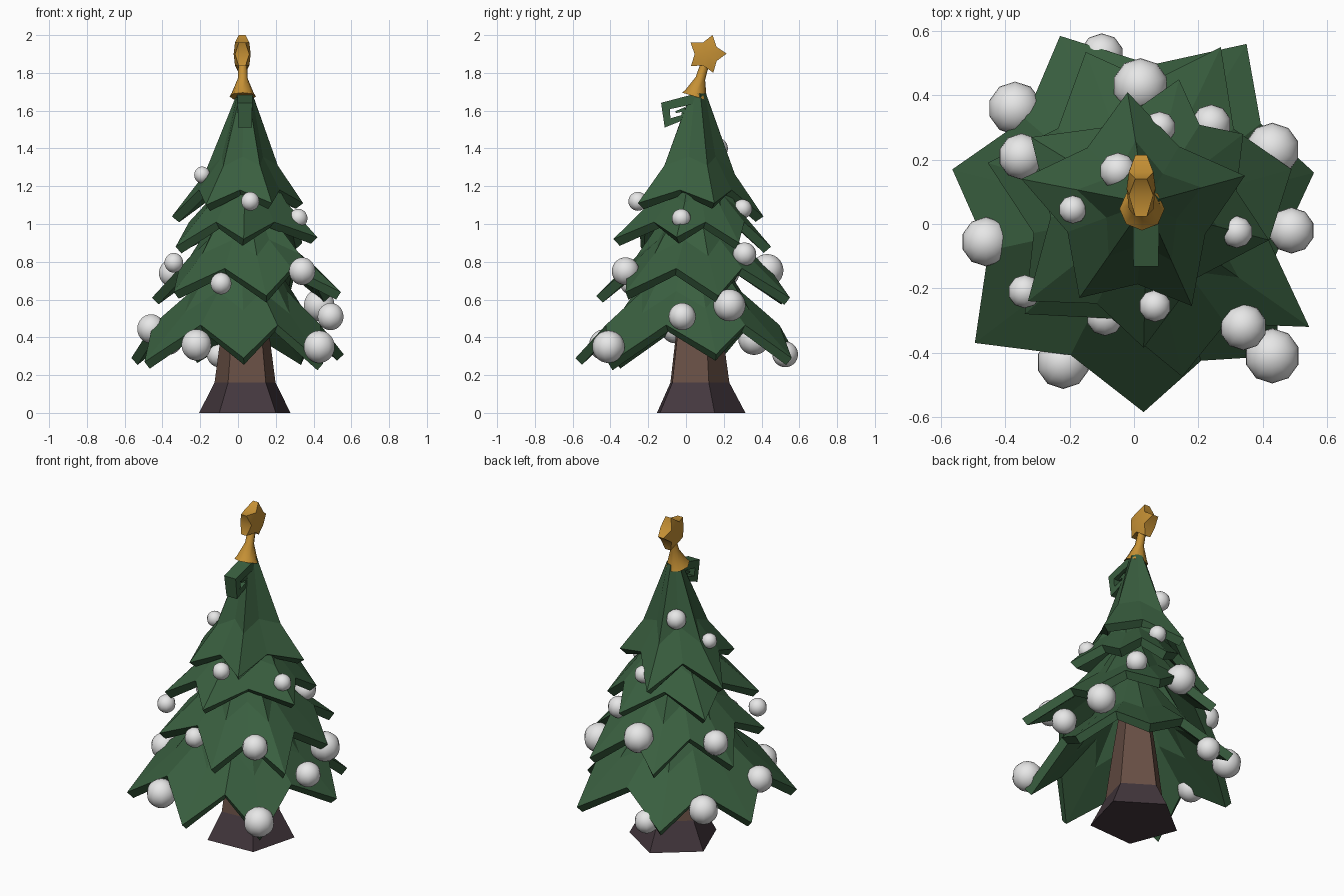
import bpy, bmesh, math
from mathutils import Vector, Matrix

if "Cube" in bpy.data.objects:
    bpy.data.objects.remove(bpy.data.objects["Cube"])


def material(name, rgb):
    m = bpy.data.materials.new(name)
    m.diffuse_color = (*rgb, 1)
    m.use_nodes = True
    m.node_tree.nodes["Principled BSDF"].inputs["Base Color"].default_value = m.diffuse_color
    return m


GREEN = material("pine green", (0.041, 0.113, 0.050))
BROWN = material("bark brown", (0.14, 0.08, 0.06))
DARK = material("dark root", (0.058, 0.039, 0.048))
GOLD = material("gold", (0.56, 0.28, 0.035))
WHITE = material("bauble white", (0.8, 0.8, 0.8))


def make(name, bm, *mats, smooth=False):
    bmesh.ops.recalc_face_normals(bm, faces=bm.faces)
    for f in bm.faces:
        f.smooth = smooth
    me = bpy.data.meshes.new(name)
    bm.to_mesh(me)
    bm.free()
    for m in mats:
        me.materials.append(m)
    ob = bpy.data.objects.new(name, me)
    bpy.context.collection.objects.link(ob)
    return ob


def loft(rings, cap=True):
    """Skin a list of equal-length closed rings of points."""
    bm = bmesh.new()
    rows = [[bm.verts.new(p) for p in ring] for ring in rings]
    n = len(rows[0])
    for a, b in zip(rows, rows[1:]):
        for i in range(n):
            j = (i + 1) % n
            bm.faces.new((a[i], a[j], b[j], b[i]))
    if cap:
        bm.faces.new(rows[0])
        bm.faces.new(rows[-1])
    return bm


def circle(n, r, start=0):
    return [Vector((r * math.cos(start + math.tau * i / n),
                    r * math.sin(start + math.tau * i / n), 0)) for i in range(n)]


# Trunk: five sides, flared dark foot
C = Vector((0.04, 0.06, 0))
bm = loft([[C + p + Vector((0, 0, z)) for p in circle(5, r, math.radians(21))]
           for z, r in ((0, .255), (.16, .17), (.45, .13), (.9, .06))])
for f in bm.faces:
    f.material_index = 1 if f.calc_center_median().z < .16 else 0
make("trunk", bm, BROWN, DARK)


# Branch tiers: concave zigzag skirts, tips given counter-clockwise
def tier(name, centre, top_z, top_r, notch_k, notch_z, bow, fold, tips):
    c = Vector((*centre, 0))
    rim = []
    for i, t in enumerate(tips):
        a, b = Vector(t), Vector(tips[(i + 1) % len(tips)])
        mid = c + ((a + b) / 2 - c) * notch_k
        mid.z = notch_z
        rim += [a, mid]
    rings = []
    for t in (0, .5, 1):
        ring = []
        for i, p in enumerate(rim):
            d = Vector((p.x - c.x, p.y - c.y, 0))
            r = top_r + (d.length - top_r) * t
            if t == .5 and i % 2:
                r *= fold              # valley between two branches
            q = c + d.normalized() * r
            q.z = top_z + (p.z - top_z) * t ** bow
            ring.append(q)
        rings.append(ring)
    bm = loft(rings, cap=False)
    bm.faces.new([v for v in bm.verts if v.co.z > top_z - 1e-4])
    ob = make(name, bm, GREEN)
    s = ob.modifiers.new("thickness", 'SOLIDIFY')
    s.thickness, s.offset = .05, -1
    return ob


tier("tier_bottom", (.02, .02), .9, .11, .86, .465, .77, .92, [
    (.03, -.585, .29), (.45, -.41, .26), (.56, .16, .31), (.35, .56, .29),
    (-.23, .585, .30), (-.565, .17, .29), (-.495, -.37, .27)])
tier("tier_lower", (.03, .04), 1.14, .09, .8, .765, .75, .88, [
    (.15, -.475, .62), (.545, -.32, .64), (.49, .17, .62), (.27, .55, .61),
    (-.15, .535, .61), (-.455, .19, .61), (-.34, -.28, .64)])
tier("tier_upper", (.04, .05), 1.40, .06, .82, 1.01, .7, .9, [
    (.03, -.385, .92), (.42, -.05, .93), (.34, .28, .90), (.14, .45, .88),
    (-.32, .27, .89), (-.33, -.24, .88)])
tier("tier_top", (.036, .065), 1.69, .042, .82, 1.18, .61, .86, [
    (-.17, -.23, 1.1), (.18, -.255, 1.11), (.345, .15, 1.11),
    (-.02, .41, 1.04), (-.35, .14, 1.04)])

# Curled treetop: a tapering square strip along a spiral in the yz plane
path = [Vector(p) for p in ((.07, 1.668), (-.108, 1.625), (-.098, 1.535),
                            (-.01, 1.567), (-.014, 1.606), (-.055, 1.592))]
rings = []
for i, p in enumerate(path):
    d0 = (p - path[i - 1]).normalized() if i else (path[1] - p).normalized()
    d1 = (path[i + 1] - p).normalized() if i < len(path) - 1 else d0
    n0, n1 = Vector((-d0.y, d0.x)), Vector((-d1.y, d1.x))
    m = (n0 + n1).normalized()
    w = (.026 - .0042 * i) / max(m.dot(n0), .5)
    hx = .042 - .003 * i
    rings.append([(.037 + sx * hx, p.x + m.x * w * sn, p.y + m.y * w * sn)
                  for sx, sn in ((-1, -1), (1, -1), (1, 1), (-1, 1))])
make("treetop_curl", loft(rings), GREEN)

# Star holder: tilted flared stem
tilt = Matrix.Translation((.025, .047, 1.675)) @ Matrix.Rotation(math.radians(-17), 4, 'X')
stem = make("star_stem", loft([[tilt @ (p + Vector((0, 0, h))) for p in circle(8, r)]
                               for h, r in ((0, .07), (.02, .058), (.1, .026), (.2, .022))]),
            GOLD, smooth=True)

# Star: five blunt points, puffed on both sides
bm = bmesh.new()
hubs = [bm.verts.new((.022 + s * .045, .11, 1.9)) for s in (-1, 1)]
sides = [[], []]
for i in range(10):
    a = math.radians(73 + 36 * i)
    r, hx = (.105, .018) if i % 2 == 0 else (.064, .038)
    for k, s in enumerate((-1, 1)):
        sides[k].append(bm.verts.new((.022 + s * hx, .11 + r * math.cos(a), 1.9 + r * math.sin(a))))
for i in range(10):
    j = (i + 1) % 10
    for k in (0, 1):
        bm.faces.new((hubs[k], sides[k][i], sides[k][j]))
    bm.faces.new((sides[0][i], sides[0][j], sides[1][j], sides[1][i]))
star = make("star", bm, GOLD, smooth=True)

# Keep the sharp rims of the gold parts crisp
for ob in (stem, star):
    bpy.ops.object.select_all(action='DESELECT')
    ob.select_set(True)
    bpy.context.view_layer.objects.active = ob
    bpy.ops.object.shade_smooth_by_angle(angle=math.radians(65))

# Baubles: x, y, z, radius
baubles = [
    (-.22, -.43, .36, .083), (.43, -.41, .35, .086), (.49, -.02, .51, .072),
    (-.46, -.055, .445, .077), (.34, -.32, .75, .073), (-.09, -.29, .685, .058),
    (-.34, -.21, .795, .052), (.065, -.255, 1.12, .05), (.32, -.025, 1.03, .05),
    (-.19, .045, 1.26, .044), (-.35, .21, .74, .072), (.43, .23, .57, .085),
    (.24, .31, .84, .062), (.02, .43, .755, .086), (.08, .30, 1.08, .05),
    (-.05, .165, 1.40, .057), (-.10, .525, .31, .068), (-.37, .36, .39, .083)]
for i, (x, y, z, r) in enumerate(baubles):
    bm = bmesh.new()
    bmesh.ops.create_uvsphere(bm, u_segments=10, v_segments=14, radius=r)
    make(f"bauble_{i + 1}", bm, WHITE, smooth=True).location = (x, y, z)
